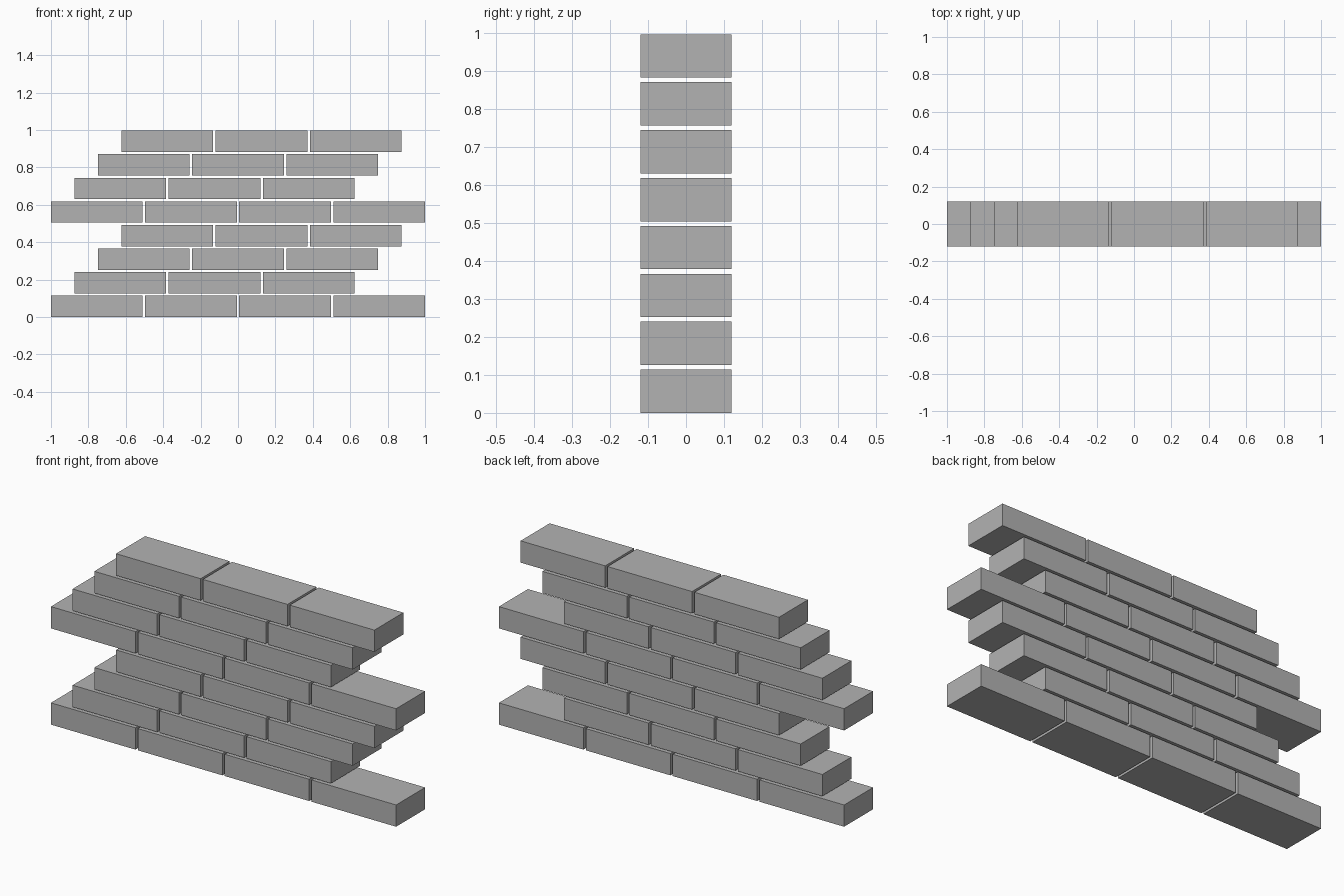
import bpy
import bmesh
from mathutils import Matrix, Vector

cube = bpy.data.objects.get("Cube")
if cube:
    bpy.data.objects.remove(cube, do_unlink=True)

LENGTH, DEPTH, HEIGHT = 0.49, 0.24, 0.114
STEP_X = (2 - LENGTH) / 3          # brick length plus joint
STEP_Z = 0.126                     # course height plus joint
COURSES = 8

# Plain grey for every brick
grey = bpy.data.materials.new("brick_grey")
colour = (0.45, 0.45, 0.45, 1)
grey.diffuse_color = colour
grey.use_nodes = True
grey.node_tree.nodes["Principled BSDF"].inputs["Base Color"].default_value = colour

# One shared brick mesh, with its origin at the lower left end
brick_mesh = bpy.data.meshes.new("brick")
bm = bmesh.new()
bmesh.ops.create_cube(bm, size=1)
bmesh.ops.transform(bm, verts=bm.verts, matrix=Matrix.LocRotScale(
    Vector((LENGTH / 2, 0, HEIGHT / 2)), None, Vector((LENGTH, DEPTH, HEIGHT))))
bm.to_mesh(brick_mesh)
bm.free()
brick_mesh.materials.append(grey)

# Courses shift a quarter brick each, and every fourth one is full length
for course in range(COURSES):
    shift = course % 4
    count = 4 if shift == 0 else 3
    for i in range(count):
        brick = bpy.data.objects.new(f"course_{course + 1}_brick_{i + 1}", brick_mesh)
        brick.location = (-1 + (i + shift / 4) * STEP_X, 0, course * STEP_Z)
        bpy.context.collection.objects.link(brick)
